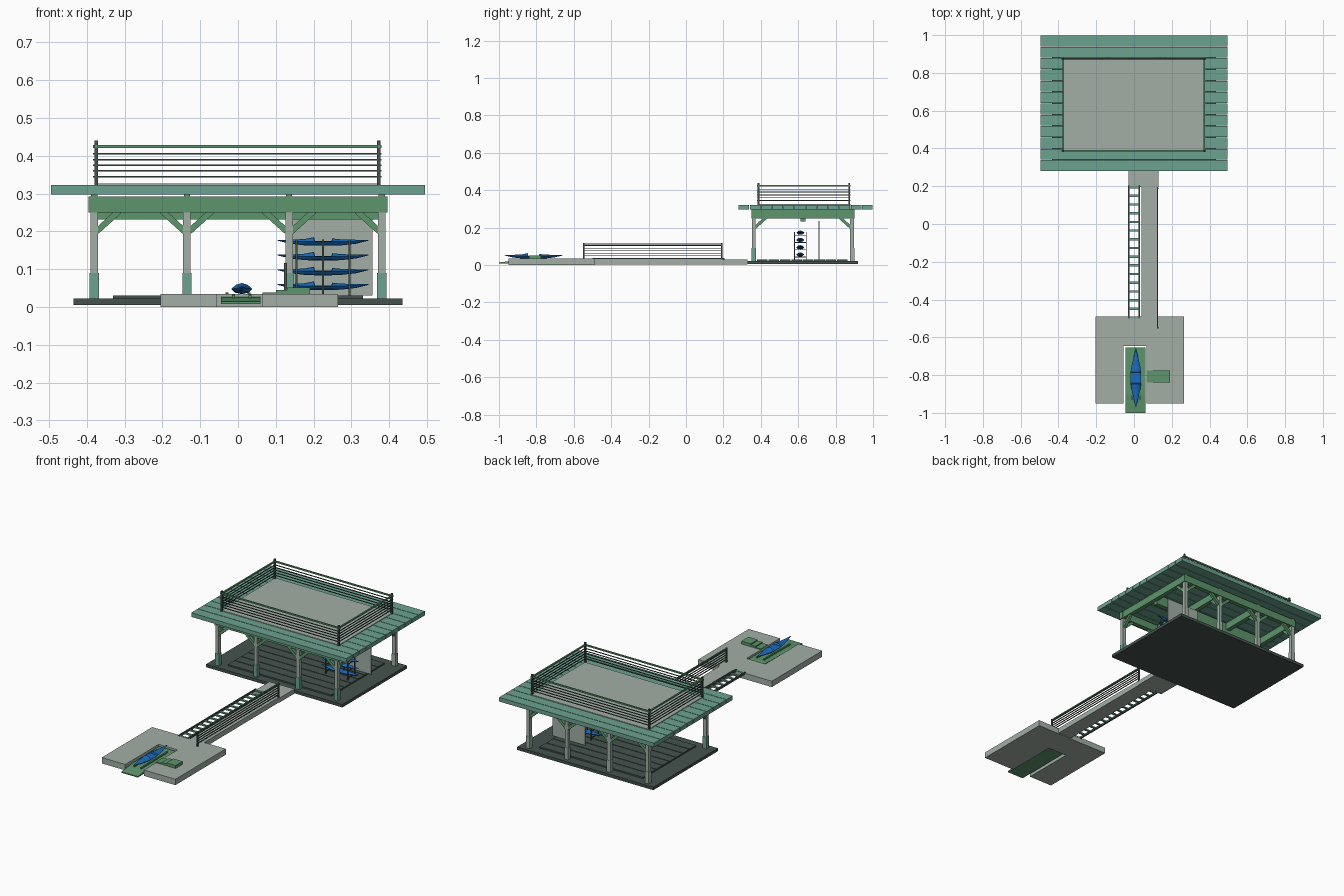
import bpy, bmesh, math
from mathutils import Vector

if "Cube" in bpy.data.objects:
    bpy.data.objects.remove(bpy.data.objects["Cube"])


def material(name, rgb):
    m = bpy.data.materials.new(name)
    m.diffuse_color = (*rgb, 1)
    m.use_nodes = True
    m.node_tree.nodes["Principled BSDF"].inputs["Base Color"].default_value = m.diffuse_color
    return m


PALE = material("pale", (.36, .43, .38))
TEAL = material("teal", (.15, .36, .28))
GREEN = material("green", (.11, .30, .15))
DARK = material("dark", (.06, .085, .075))
BLUE = material("blue", (.01, .15, .5))


def finish(name, bm, mat):
    bmesh.ops.recalc_face_normals(bm, faces=bm.faces)
    me = bpy.data.meshes.new(name)
    bm.to_mesh(me)
    bm.free()
    me.materials.append(mat)
    ob = bpy.data.objects.new(name, me)
    bpy.context.collection.objects.link(ob)
    return ob


def box(name, x, y, z, mat):
    bm = bmesh.new()
    bmesh.ops.create_cube(bm, size=1)
    for v in bm.verts:
        v.co = [a[0] if c < 0 else a[1] for a, c in zip((x, y, z), v.co)]
    return finish(name, bm, mat)


def bar(name, a, b, w, mat):
    # square bar between two points
    a, b = Vector(a), Vector(b)
    d = (b - a).normalized()
    ref = Vector((0, 0, 1)) if abs(d.z) < .9 else Vector((1, 0, 0))
    s = d.cross(ref).normalized() * w / 2
    t = d.cross(s)
    bm = bmesh.new()
    r = [[bm.verts.new(p + i * s + j * t) for i, j in ((-1, -1), (1, -1), (1, 1), (-1, 1))] for p in (a, b)]
    bm.faces.new(r[0])
    bm.faces.new(r[1])
    for i in range(4):
        j = (i + 1) % 4
        bm.faces.new((r[0][i], r[0][j], r[1][j], r[1][i]))
    return finish(name, bm, mat)


def prism(name, pts, axis, lo, hi, mat):
    # extruded outline along axis x (0) or z (2)
    bm = bmesh.new()
    f = bm.faces.new([bm.verts.new((lo, p, q) if axis == 0 else (p, q, lo)) for p, q in pts])
    e = bmesh.ops.extrude_face_region(bm, geom=[f])
    off = Vector((hi - lo, 0, 0)) if axis == 0 else Vector((0, 0, hi - lo))
    bmesh.ops.translate(bm, vec=off, verts=[v for v in e["geom"] if isinstance(v, bmesh.types.BMVert)])
    return finish(name, bm, mat)


def kayak(name, loc, length, along_x):
    # stations: position, half width, keel, gunwale, deck ridge (fractions of length)
    st = [(-.5, .003, .056, .062, .066), (-.36, .038, .022, .050, .066), (-.2, .075, .004, .045, .075),
          (-.1, .09, 0, .045, .095), (-.09, .09, 0, .045, .05), (.09, .09, 0, .045, .05),
          (.1, .09, 0, .045, .08), (.2, .075, .004, .045, .070),
          (.36, .038, .022, .050, .066), (.5, .003, .056, .062, .066)]
    bm = bmesh.new()
    rings = []
    for p, w, k, g, r in st:
        sec = [(0, k), (w * .65, k + (g - k) * .3), (w, g), (w * .55, g + (r - g) * .7), (0, r),
               (-w * .55, g + (r - g) * .7), (-w, g), (-w * .65, k + (g - k) * .3)]
        rings.append([bm.verts.new(Vector((p, s, h) if along_x else (s, p, h)) * length + Vector(loc))
                      for s, h in sec])
    for a, b in zip(rings, rings[1:]):
        for i in range(8):
            j = (i + 1) % 8
            bm.faces.new((a[i], a[j], b[j], b[i]))
    bm.faces.new(rings[0])
    bm.faces.new(rings[-1])
    return finish(name, bm, BLUE)


# pavilion floor
box("pavilion_base", (-.435, .435), (.33, .92), (.005, .022), DARK)
for i in range(8):
    y = .38 + i * .061
    box("floor_plank", (-.33, .33), (y, y + .057), (.022, .03), DARK)

# posts with thick bases and diagonal braces
for y, s in ((.362, 1), (.888, -1)):
    for x in (-.38, -.135, .135, .38):
        box("post_base", (x - .012, x + .012), (y - .012, y + .012), (.022, .09), TEAL if y < .5 else PALE)
        box("post", (x - .01, x + .01), (y - .01, y + .01), (.09, .25), PALE)
        for d in (-1, 1):
            if abs(x + d * .07) < .4:
                bar("brace", (x + d * .006, y, .2), (x + d * .066, y, .254), .016, GREEN)
        bar("cross_brace", (x, y + s * .006, .2), (x, y + s * .066, .254), .016, GREEN)

# ring beams and joists
for y in (.362, .888):
    box("long_beam", (-.395, .395), (y - .013, y + .013), (.25, .292), GREEN)
for x in (-.38, -.135, .135, .38):
    box("cross_beam", (x - .013, x + .013), (.35, .9), (.25, .291), GREEN)
    box("roof_spacer", (x - .008, x + .008), (.35, .9), (.291, .3), GREEN)
box("centre_beam", (-.37, .37), (.612, .638), (.232, .291), GREEN)

# roof planks and deck panel
for i in range(12):
    y = .281 + i * .06
    box("roof_plank", (-.495, .495), (y, y + .057), (.298, .322), TEAL)
box("roof_deck", (-.378, .372), (.39, .88), (.3, .326), PALE)

# roof railing
for x in (-.375, .372):
    for y in (.388, .872):
        bar("roof_rail_post", (x, y, .32), (x, y, .44), .009, DARK)
levels = [(.345 + .015 * i, .004, DARK) for i in range(5)] + [(.425, .008, GREEN)]
for z, w, m in levels:
    for y in (.388, .872):
        bar("roof_rail_long", (-.383, y, z), (.38, y, z), w, m)
    for x in (-.375, .372):
        bar("roof_rail_side", (x, .38, z), (x, .88, z), w, m)

# kayak storage rack with back screen
box("screen_panel", (.145, .355), (.708, .713), (.03, .235), PALE)
for x in (.155, .225, .295):
    for y in (.58, .643):
        bar("rack_upright", (x, y, .03), (x, y, .178), .005, DARK)
    for i in range(4):
        z = .043 + .039 * i
        bar("rack_arm", (x, .578, z), (x, .645, z), .004, DARK)
for i in range(4):
    kayak("stored_kayak", (.225, .611, .045 + .039 * i), .24, True)

# landing and gangway
box("landing", (-.03, .13), (.195, .33), (.004, .03), PALE)
box("gangway", (.04, .127), (-.5, .197), (.004, .034), PALE)

# kayak slide beside the gangway
for x in (-.029, .029):
    box("slide_rail", (x - .004, x + .004), (-.5, .205), (.026, .038), DARK)
for i in range(16):
    y = -.495 + i * .046
    box("slide_rung", (-.029, .029), (y - .006, y + .006), (.028, .035), TEAL)

# gangway railing
for y in (-.548, .19):
    bar("gangway_rail_post", (.125, y, .03), (.125, y, .117), .008, DARK)
for i in range(5):
    z = .05 + .0135 * i
    bar("gangway_cable", (.125, -.548, z), (.125, .19, z), .004, DARK)
bar("gangway_top_rail", (.125, -.552, .113), (.125, .194, .113), .006, GREEN)

# floating dock with launch slot
prism("floating_dock", [(-.205, -.95), (-.055, -.95), (-.055, -.645), (.065, -.645), (.065, -.95),
                        (.265, -.95), (.265, -.49), (-.205, -.49)], 2, 0, .034, PALE)

# launch ramp and launched kayak
prism("launch_ramp", [(-1, .008), (-.655, .01), (-.655, .028), (-.9, .025), (-1, .014)], 0, -.045, .06, GREEN)
for x in (-.012, .032):
    bar("launch_bunk", (x, -.93, .028), (x, -.69, .03), .008, GREEN)
kayak("launched_kayak", (.01, -.815, .034), .31, False)

# boarding steps
for x0, x1, z in ((.065, .1, .039), (.1, .13, .045), (.13, .19, .051)):
    box("boarding_step", (x0, x1), (-.84, -.776), (.034, z), GREEN)
